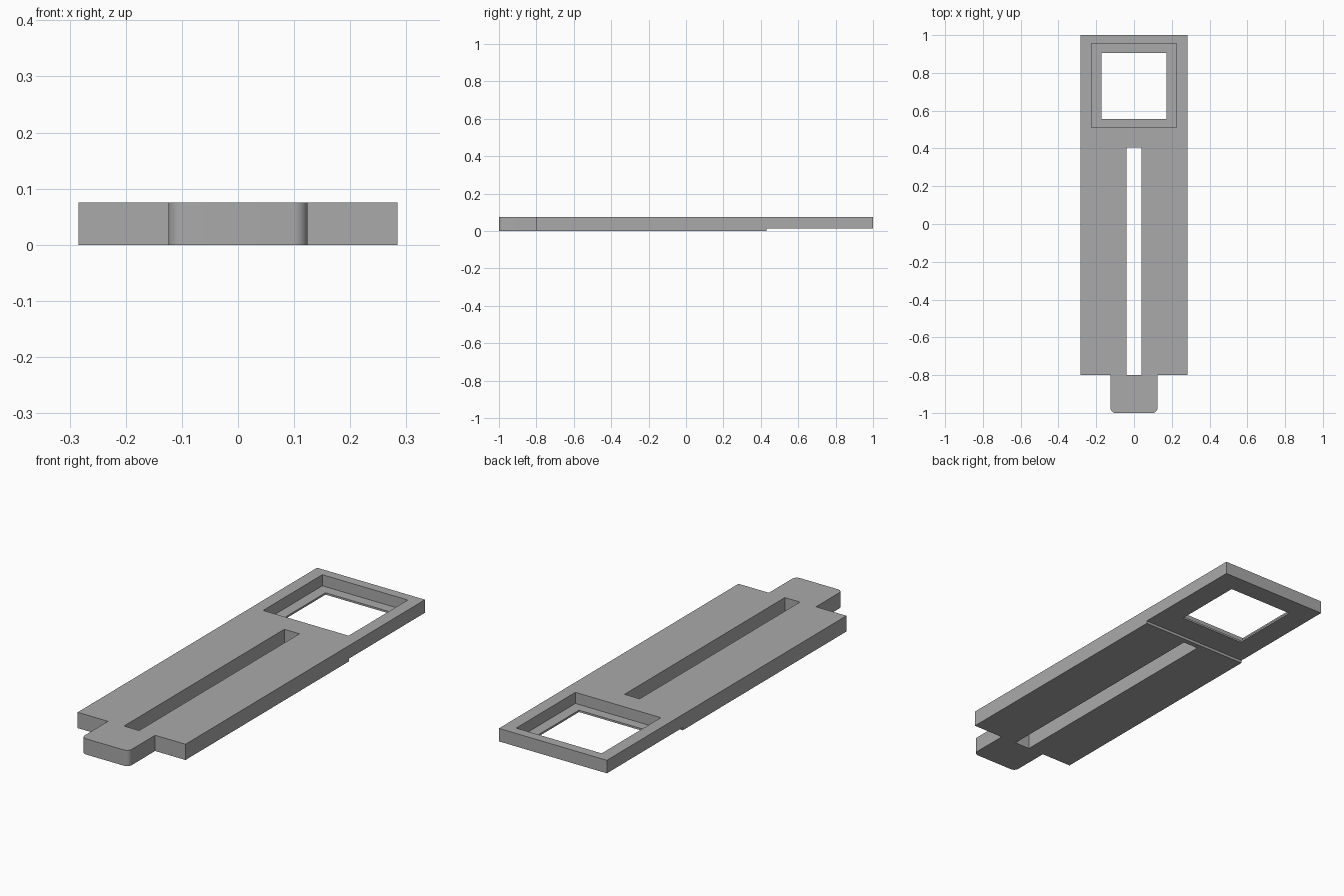
import bpy
import bmesh

cube = bpy.data.objects.get("Cube")
if cube:
    bpy.data.objects.remove(cube, do_unlink=True)

grey = bpy.data.materials.new("plain_grey")
grey.use_nodes = True
grey.diffuse_color = (0.4, 0.4, 0.4, 1)
grey.node_tree.nodes["Principled BSDF"].inputs["Base Color"].default_value = (0.4, 0.4, 0.4, 1)


def prism(name, outline, z0, z1):
    """Extrude a flat outline from z0 up to z1."""
    bm = bmesh.new()
    face = bm.faces.new([bm.verts.new((x, y, z0)) for x, y in outline])
    top = bmesh.ops.extrude_face_region(bm, geom=[face])["geom"]
    verts = [v for v in top if isinstance(v, bmesh.types.BMVert)]
    bmesh.ops.translate(bm, verts=verts, vec=(0, 0, z1 - z0))
    bmesh.ops.recalc_face_normals(bm, faces=bm.faces)
    mesh = bpy.data.meshes.new(name)
    bm.to_mesh(mesh)
    bm.free()
    mesh.materials.append(grey)
    obj = bpy.data.objects.new(name, mesh)
    bpy.context.collection.objects.link(obj)
    return obj


def box(name, half_width, y0, y1, z0, z1):
    w = half_width
    return prism(name, [(-w, y0), (w, y0), (w, y1), (-w, y1)], z0, z1)


# Plate with a narrower tab at the front
W, TAB, SHOULDER, TOP = 0.284, 0.124, -0.8, 0.075
right_half = [(TAB, -1), (TAB, SHOULDER), (W, SHOULDER), (W, 1)]
left_half = [(-x, y) for x, y in reversed(right_half)]
plate = prism("slotted_plate", right_half + left_half, 0, TOP)

# Round the two front corners of the tab
bm = bmesh.new()
bm.from_mesh(plate.data)
corners = [e for e in bm.edges if all(v.co.y < -0.99 for v in e.verts)
           and abs(e.verts[0].co.z - e.verts[1].co.z) > 0.01]
bmesh.ops.bevel(bm, geom=corners, offset=0.025, segments=8, profile=0.5, affect='EDGES')
bm.to_mesh(plate.data)
bm.free()

# Long slot, window with a recessed ledge, and the shallow step underneath
cutters = [
    box("slot_cutter", 0.04, SHOULDER, 0.405, -0.1, 0.2),
    box("window_cutter", 0.173, 0.557, 0.905, -0.1, 0.2),
    box("recess_cutter", 0.225, 0.51, 0.955, 0.022, 0.2),
    box("step_cutter", 0.5, 0.43, 1.2, -0.1, 0.013),
]
for cutter in cutters:
    cutter.hide_render = True
    cutter.hide_set(True)
    mod = plate.modifiers.new(cutter.name, 'BOOLEAN')
    mod.operation = 'DIFFERENCE'
    mod.solver = 'EXACT'
    mod.object = cutter

bpy.context.view_layer.objects.active = plate
plate.select_set(True)
for mod in list(plate.modifiers):
    bpy.ops.object.modifier_apply(modifier=mod.name)
for cutter in cutters:
    bpy.data.objects.remove(cutter, do_unlink=True)
bpy.ops.object.shade_smooth_by_angle(angle=0.5)
